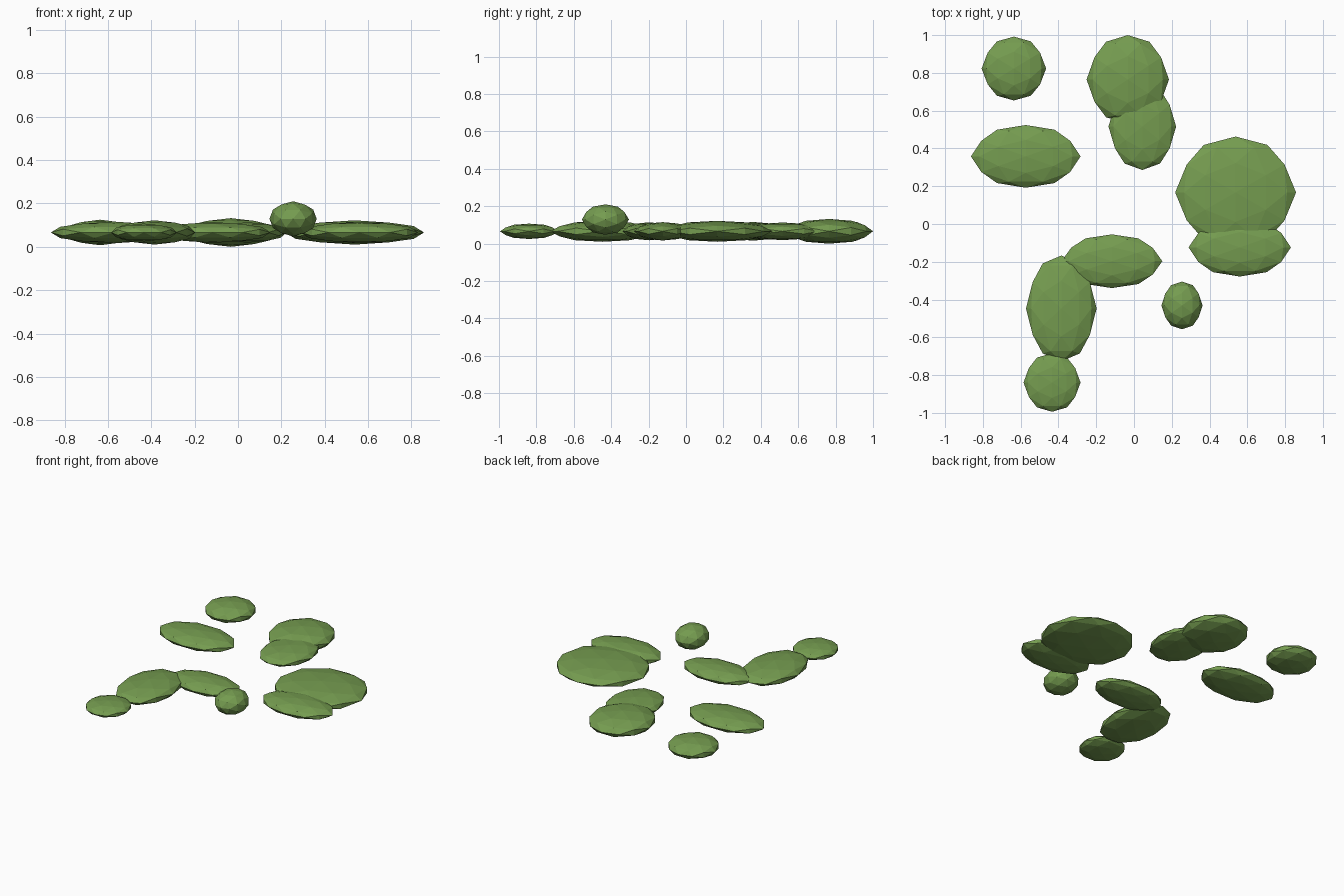
import bpy, bmesh, math
from mathutils import Vector

if "Cube" in bpy.data.objects:
    bpy.data.objects.remove(bpy.data.objects["Cube"])

green = bpy.data.materials.new("leaf_green")
green.diffuse_color = (0.178, 0.333, 0.080, 1)
green.use_nodes = True
green.node_tree.nodes["Principled BSDF"].inputs["Base Color"].default_value = green.diffuse_color


def unit_icosphere():
    """80-sided ball with its icosahedron edges square to the axes."""
    t = (1 + math.sqrt(5)) / 2
    bm = bmesh.new()
    for a in (-1, 1):
        for b in (-t, t):
            for co in ((a, b, 0), (0, a, b), (b, 0, a)):
                bm.verts.new(co)
    bmesh.ops.convex_hull(bm, input=bm.verts[:])
    bmesh.ops.subdivide_edges(bm, edges=bm.edges[:], cuts=1, use_grid_fill=True)
    for v in bm.verts:
        v.co.normalize()
    bmesh.ops.triangulate(bm, faces=bm.faces[:])
    bmesh.ops.recalc_face_normals(bm, faces=bm.faces[:])
    return bm


def leaf_clump(name, centre, radii):
    bm = unit_icosphere()
    bmesh.ops.scale(bm, vec=Vector(radii), verts=bm.verts[:])
    mesh = bpy.data.meshes.new(name)
    bm.to_mesh(mesh)
    bm.free()
    mesh.materials.append(green)
    obj = bpy.data.objects.new(name, mesh)
    obj.location = centre
    bpy.context.collection.objects.link(obj)


# Flattened clumps scattered over the ground: x, y, then radii
MID = 0.066
flat_clumps = [
    ("back_left_clump", -0.636, 0.823, 0.171, 0.169, 0.059),
    ("back_clump", -0.033, 0.765, 0.218, 0.235, 0.066),
    ("back_inner_clump", 0.044, 0.516, 0.179, 0.230, 0.047),
    ("left_clump", -0.573, 0.358, 0.290, 0.166, 0.050),
    ("right_large_clump", 0.538, 0.167, 0.320, 0.296, 0.056),
    ("right_front_clump", 0.560, -0.124, 0.271, 0.154, 0.049),
    ("middle_clump", -0.117, -0.197, 0.267, 0.142, 0.048),
    ("front_left_clump", -0.385, -0.447, 0.187, 0.280, 0.056),
    ("front_end_clump", -0.434, -0.839, 0.151, 0.155, 0.041),
]
for name, x, y, rx, ry, rz in flat_clumps:
    leaf_clump(name, (x, y, MID), (rx, ry, rz))

# Small rounder tuft standing higher
leaf_clump("round_tuft", (0.254, -0.431, 0.129), (0.109, 0.126, 0.081))
